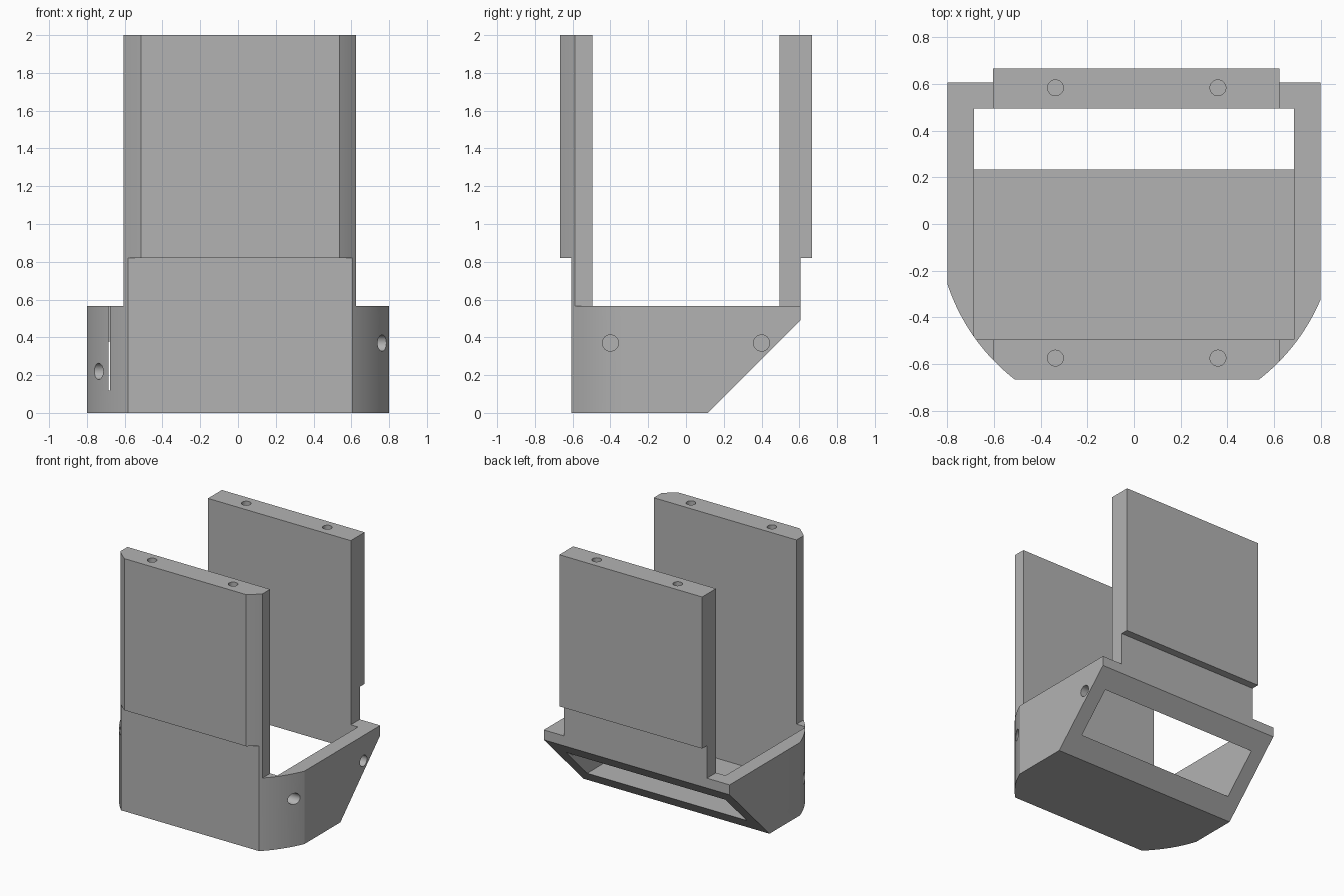
import bpy
import bmesh
from math import sin, cos, asin, pi, sqrt

cube = bpy.data.objects.get("Cube")
if cube:
    bpy.data.objects.remove(cube, do_unlink=True)

grey = bpy.data.materials.new("light grey")
grey.use_nodes = True
colour = (0.45, 0.45, 0.45, 1)
grey.diffuse_color = colour
grey.node_tree.nodes["Principled BSDF"].inputs["Base Color"].default_value = colour

# Main dimensions
HALF_W, FRONT, BACK, TOP = 0.8, -0.666, 0.666, 2.0
BASE_TOP, STEP_Z, BASE_Y = 0.567, 0.82, 0.606
INNER_X, INNER_Y, FLOOR = 0.686, 0.495, 0.118
PLATE_L, PLATE_R = -0.605, 0.624
ARC_X, ARC_Y, ARC_R = 0.0125, 0.009, 0.855


def prism(name, axis, points, lo, hi):
    """Extrude a 2D polygon along an axis from lo to hi."""
    place = {"x": lambda a, b, t: (t, a, b),
             "y": lambda a, b, t: (a, t, b),
             "z": lambda a, b, t: (a, b, t)}[axis]
    bm = bmesh.new()
    rings = [[bm.verts.new(place(a, b, t)) for a, b in points] for t in (lo, hi)]
    for ring in rings:
        bm.faces.new(ring)
    n = len(points)
    for i in range(n):
        j = (i + 1) % n
        bm.faces.new((rings[0][i], rings[0][j], rings[1][j], rings[1][i]))
    bmesh.ops.recalc_face_normals(bm, faces=bm.faces)
    mesh = bpy.data.meshes.new(name)
    bm.to_mesh(mesh)
    bm.free()
    mesh.materials.append(grey)
    obj = bpy.data.objects.new(name, mesh)
    bpy.context.collection.objects.link(obj)
    return obj


def rect(a0, a1, b0, b1):
    return [(a0, b0), (a1, b0), (a1, b1), (a0, b1)]


def circle(a, b, r, n=32):
    return [(a + r * cos(2 * pi * i / n), b + r * sin(2 * pi * i / n)) for i in range(n)]


def corner(x, steps=20):
    """Round front corner, from the side wall at x to the front face."""
    side = 1 if x > 0 else -1
    a0 = asin(side * (x - ARC_X) / ARC_R)
    a1 = asin(sqrt(ARC_R ** 2 - (FRONT - ARC_Y) ** 2) / ARC_R)
    angles = [a0 + (a1 - a0) * i / steps for i in range(steps + 1)]
    return [(ARC_X + side * ARC_R * sin(a), ARC_Y - ARC_R * cos(a)) for a in angles]


# Full-height block with rounded front corners
plan = ([(-HALF_W, BACK)] + corner(-HALF_W)
        + corner(HALF_W)[::-1] + [(HALF_W, BACK)])
bracket = prism("mounting_bracket", "z", plan, 0, TOP)

# Hollow tray and the open gap between the two plates
half = [(INNER_X, FLOOR), (INNER_X, BASE_TOP), (1, BASE_TOP), (1, 2.2)]
gap = half + [(-x, z) for x, z in reversed(half)]
cutters = [prism("gap_cutter", "y", gap, -INNER_Y, INNER_Y)]

# Shoulders beside the plates
for lo, hi in ((-1, PLATE_L), (PLATE_R, 1)):
    cutters.append(prism("shoulder_cutter", "x", rect(-1, 1, BASE_TOP, 2.2), lo, hi))

# Steps under the thicker upper plates
for lo, hi in ((-1, -BASE_Y), (BASE_Y, 1)):
    cutters.append(prism("step_cutter", "y", rect(-1, 1, -0.1, STEP_Z), lo, hi))

# Sloping underside at the back
slope = [(0.016, -0.1), (0.816, 0.7), (0.816, -0.1)]
cutters.append(prism("slope_cutter", "x", slope, -1, 1))

# Screw holes in the plate tops
for x in (-0.337, 0.36):
    for y in (-0.575, 0.584):
        cutters.append(prism("top_hole_cutter", "z", circle(x, y, 0.034), 1.7, 2.1))

# Screw holes through the side walls
for y, z, lo, hi in ((-0.4, 0.37, 0.6, 1), (0.4, 0.37, 0.6, 1), (-0.4, 0.22, -1, -0.6)):
    cutters.append(prism("side_hole_cutter", "x", circle(y, z, 0.043), lo, hi))

# Apply the cuts
bpy.ops.object.select_all(action="DESELECT")
bpy.context.view_layer.objects.active = bracket
bracket.select_set(True)
for cutter in cutters:
    cutter.hide_render = True
    mod = bracket.modifiers.new("cut", "BOOLEAN")
    mod.operation = "DIFFERENCE"
    mod.solver = "EXACT"
    mod.object = cutter
    bpy.ops.object.modifier_apply(modifier=mod.name)
    bpy.data.objects.remove(cutter, do_unlink=True)

bpy.ops.object.shade_smooth_by_angle(angle=0.35)
